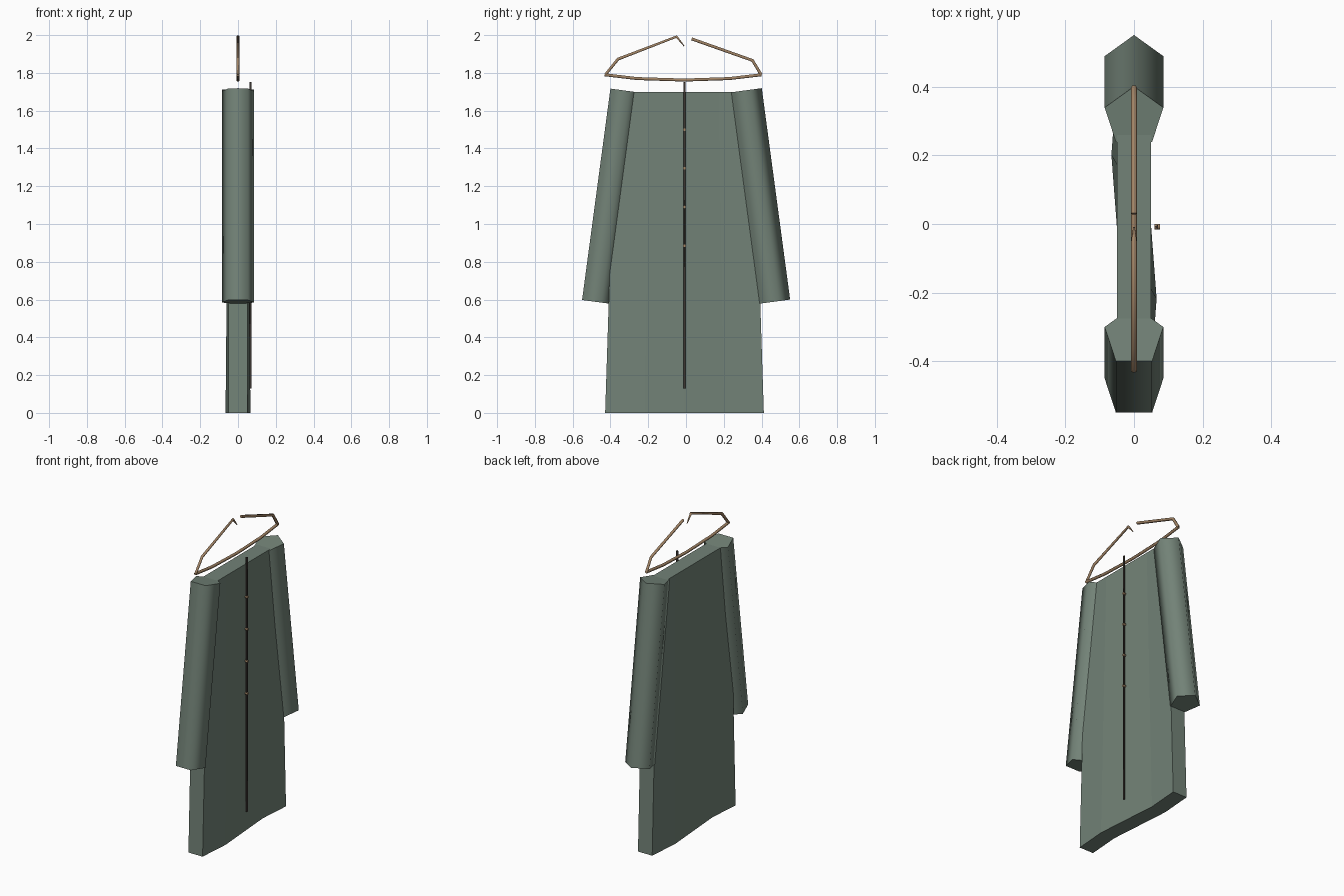
import bpy, bmesh, math
from mathutils import Vector

if "Cube" in bpy.data.objects:
    bpy.data.objects.remove(bpy.data.objects["Cube"])

CY = -0.008  # middle of the coat


def material(name, rgb):
    m = bpy.data.materials.new(name)
    m.diffuse_color = (*rgb, 1)
    m.use_nodes = True
    m.node_tree.nodes["Principled BSDF"].inputs["Base Color"].default_value = m.diffuse_color
    return m


cloth = material("cloth", (0.17, 0.225, 0.185))
wood = material("wood", (0.36, 0.23, 0.13))
dark = material("dark_trim", (0.05, 0.04, 0.035))


def add_mesh(name, bm, mat):
    bmesh.ops.recalc_face_normals(bm, faces=bm.faces)
    me = bpy.data.meshes.new(name)
    bm.to_mesh(me)
    bm.free()
    me.materials.append(mat)
    ob = bpy.data.objects.new(name, me)
    bpy.context.collection.objects.link(ob)
    return ob


def prism(name, a, b, r, sides, mat, up):
    """Prism from a to b with its first corner pointing towards up."""
    a, b = Vector(a), Vector(b)
    d = (b - a).normalized()
    u = (Vector(up) - d * d.dot(Vector(up))).normalized()
    v = d.cross(u)
    bm = bmesh.new()
    rings = []
    for p in (a, b):
        rings.append([bm.verts.new(p + r * (u * math.cos(t) + v * math.sin(t)))
                      for t in (2 * math.pi * i / sides for i in range(sides))])
    for i in range(sides):
        j = (i + 1) % sides
        f = bm.faces.new((rings[0][i], rings[0][j], rings[1][j], rings[1][i]))
        f.smooth = True
    for ring in rings:
        f = bm.faces.new(ring)
        for e in f.edges:
            e.smooth = False
    return add_mesh(name, bm, mat)


# coat body: tapered slab whose hem waves gently
bm = bmesh.new()
cols = []
for i in range(5):
    s = i / 2 - 1
    wave = -0.016 * math.sin(math.pi * s)
    cols.append([bm.verts.new(p) for p in (
        (0.05 + wave, CY + 0.42 * s, 0), (0.05, CY + 0.365 * s, 1.7),
        (-0.05, CY + 0.365 * s, 1.7), (-0.05 + wave, CY + 0.42 * s, 0))])
for c, d in zip(cols, cols[1:]):
    for k in range(4):
        n = (k + 1) % 4
        bm.faces.new((c[k], c[n], d[n], d[k]))
bm.faces.new(cols[0])
bm.faces.new(cols[-1])
add_mesh("coat_body", bm, cloth)

# five-sided sleeves
for side, label in ((1, "right"), (-1, "left")):
    prism(label + "_sleeve", (0, CY + side * 0.32, 1.707), (0, CY + side * 0.47, 0.588),
          0.09, 5, cloth, (0, 1, 0))

# front closure strip and buttons
prism("closure_strip", (0.067, CY, 0.13), (0.067, CY, 1.753), 0.007, 3, dark, (-1, 0, 0))
for i in range(4):
    z = 1.5 - 0.205 * i
    prism("button", (0.06, CY, z), (0.076, CY, z), 0.008, 8, wood, (0, 0, 1))


# hanger rods as bevelled curves
def rod(name, pts, radii=None):
    cu = bpy.data.curves.new(name, 'CURVE')
    cu.dimensions = '3D'
    cu.bevel_depth = 0.009
    cu.bevel_resolution = 1
    cu.use_fill_caps = True
    sp = cu.splines.new('POLY')
    sp.points.add(len(pts) - 1)
    for i, (y, z) in enumerate(pts):
        sp.points[i].co = (0, y, z, 1)
        sp.points[i].radius = radii[i] if radii else 1
    cu.materials.append(wood)
    bpy.context.collection.objects.link(bpy.data.objects.new(name, cu))


rod("hanger_bar", [(-0.43, 1.79), (-0.26, 1.77), (-0.01, 1.762), (0.23, 1.77), (0.40, 1.79)])
rod("hanger_left_arm", [(-0.427, 1.79), (-0.36, 1.873), (-0.05, 1.992), (-0.01, 1.942)],
    [0.9, 1, 0.9, 0.3])
rod("hanger_right_arm", [(0.03, 1.98), (0.352, 1.866), (0.398, 1.79)])
